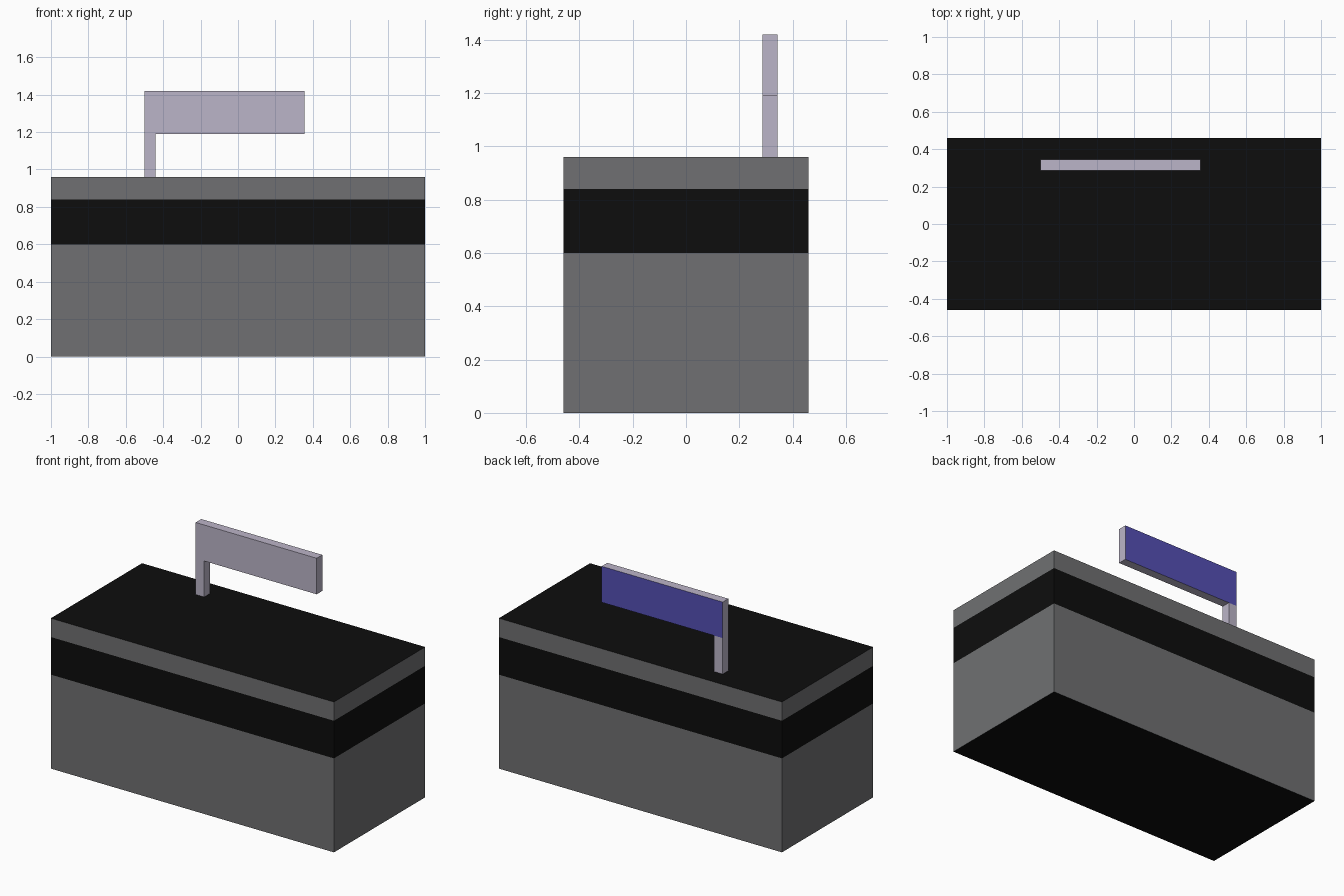
import bpy, bmesh

if "Cube" in bpy.data.objects:
    bpy.data.objects.remove(bpy.data.objects["Cube"])


def material(name, rgb):
    m = bpy.data.materials.new(name)
    m.diffuse_color = (*rgb, 1)
    m.use_nodes = True
    m.node_tree.nodes["Principled BSDF"].inputs["Base Color"].default_value = m.diffuse_color
    return m


GREY = material("grey_wall", (0.16, 0.163, 0.168))
BLACK = material("black", (0.004, 0.004, 0.004))
METAL = material("pale_metal", (0.50, 0.46, 0.58))
BLUE = material("blue_sign", (0.09, 0.08, 0.46))


def extruded(name, outline, start, depth_vec, cuts, mats, pick):
    """Extrude a flat outline, slice it at the given heights, assign materials per face."""
    bm = bmesh.new()
    face = bm.faces.new([bm.verts.new([a + b for a, b in zip(p, start)]) for p in outline])
    ext = bmesh.ops.extrude_face_region(bm, geom=[face], use_keep_orig=True)
    bmesh.ops.translate(bm, vec=depth_vec,
                        verts=[g for g in ext["geom"] if isinstance(g, bmesh.types.BMVert)])
    for z in cuts:
        bmesh.ops.bisect_plane(bm, geom=bm.verts[:] + bm.edges[:] + bm.faces[:],
                               plane_co=(0, 0, z), plane_no=(0, 0, 1))
    bmesh.ops.recalc_face_normals(bm, faces=bm.faces)
    bm.normal_update()
    for f in bm.faces:
        f.material_index = pick(f.calc_center_median(), f.normal)
    me = bpy.data.meshes.new(name)
    bm.to_mesh(me)
    bm.free()
    for m in mats:
        me.materials.append(m)
    ob = bpy.data.objects.new(name, me)
    bpy.context.collection.objects.link(ob)
    return ob


# Building block: grey walls with a black window band, black roof and underside
extruded("building", [(-1, -.46, 0), (1, -.46, 0), (1, .46, 0), (-1, .46, 0)],
         (0, 0, 0), (0, 0, 0.96), (0.6, 0.84), (GREY, BLACK),
         lambda c, n: int(abs(n.z) > 0.5 or 0.6 < c.z < 0.84))

# Rooftop sign: L-shaped post and panel, blue on the back of the panel
L = [(-.5, 0, .96), (-.44, 0, .96), (-.44, 0, 1.19), (.355, 0, 1.19), (.355, 0, 1.42), (-.5, 0, 1.42)]
extruded("roof_sign", L, (0, 0.287, 0), (0, 0.057, 0), (1.19,), (METAL, BLUE),
         lambda c, n: int(n.y > 0.5 and c.z > 1.19))
